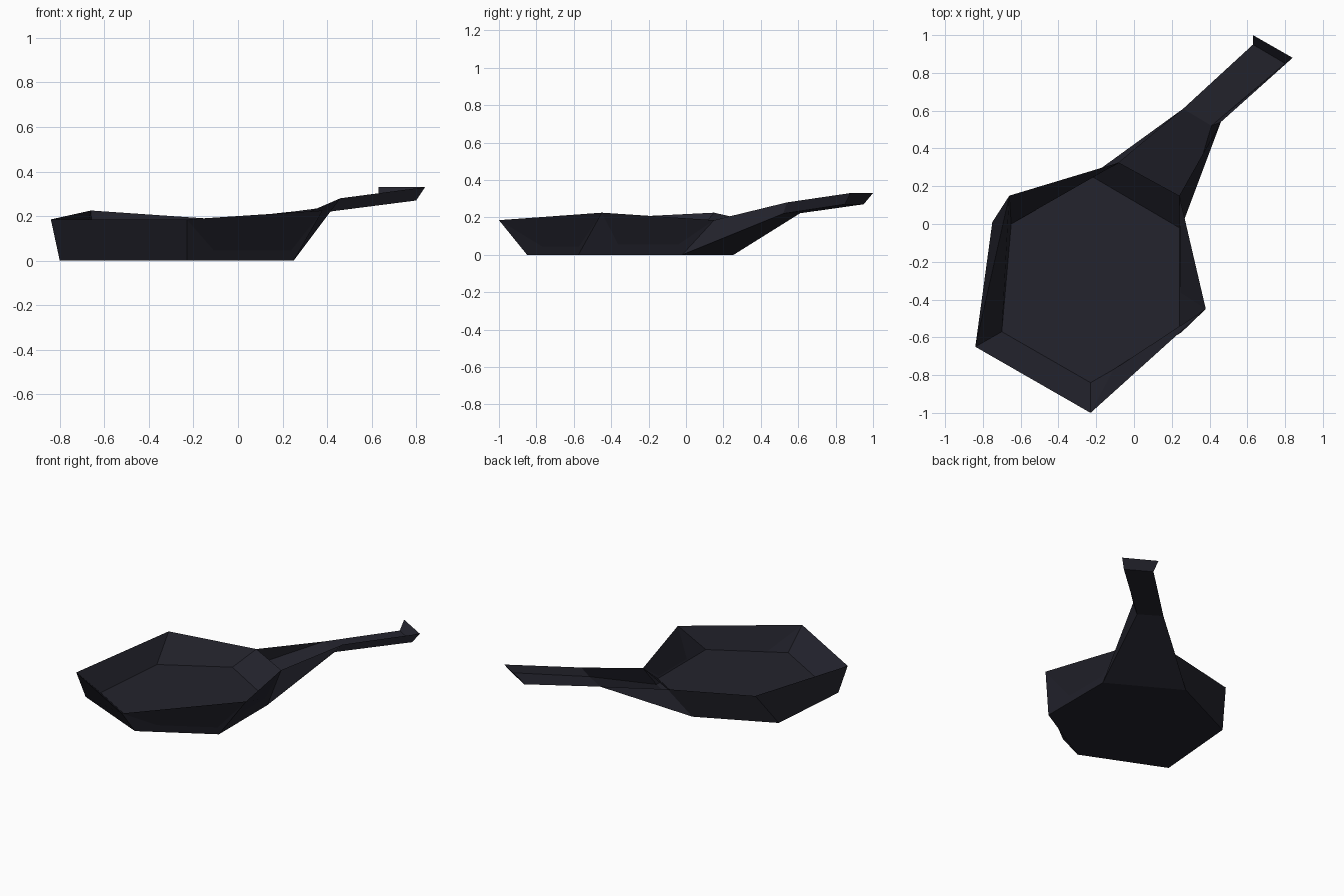
import bpy, bmesh
from mathutils import Vector

if "Cube" in bpy.data.objects:
    bpy.data.objects.remove(bpy.data.objects["Cube"])

mat = bpy.data.materials.new("dark iron")
mat.diffuse_color = (0.017, 0.017, 0.026, 1)
mat.use_nodes = True
mat.node_tree.nodes["Principled BSDF"].inputs["Base Color"].default_value = mat.diffuse_color


def build(name, faces):
    """Make a flat-shaded object from polygons given as lists of points."""
    bm = bmesh.new()
    cache = {}
    for f in faces:
        vs = []
        for p in f:
            if p not in cache:
                cache[p] = bm.verts.new(p)
            vs.append(cache[p])
        bm.faces.new(vs)
    me = bpy.data.meshes.new(name)
    bm.to_mesh(me)
    bm.free()
    me.materials.append(mat)
    ob = bpy.data.objects.new(name, me)
    bpy.context.collection.objects.link(ob)


# three hexagonal rings, counter-clockwise, starting at the handle's right side
base = [(.25, -.02, 0), (-.23, .255, 0), (-.75, .01, 0),
        (-.80, -.60, 0), (-.23, -.85, 0), (.25, -.575, 0)]
floor = [(.24, -.02, .045), (-.22, .25, .045), (-.65, 0, .045),
         (-.70, -.57, .045), (-.23, -.84, .045), (.24, -.57, .045)]
rim = [(.24, .15, .185), (-.08, .325, .185), (-.66, .15, .225),
       (-.84, -.65, .185), (-.23, -1.0, .185), (.38, -.45, .225)]

# pan: bottom, cooking floor, inner walls, outer walls (open behind the handle)
faces = [base[::-1], floor]
for i in range(6):
    j = (i + 1) % 6
    faces.append([floor[j], floor[i], rim[i], rim[j]])
    if i:
        faces.append([base[i], base[j], rim[j], rim[i]])
build("pan", faces)

# handle: open channel with a floor, a right wall and an end plate
mid_r, mid_l, mid_top = (.41, .52, .22), (.26, .61, .222), (.46, .54, .28)
tip_r, tip_l = (.80, .85, .27), (.63, .95, .27)
tip_rt, tip_lt = (.84, .88, .33), (.63, 1.0, .33)
build("handle", [
    [base[1], mid_l, mid_r, base[0]],
    [mid_l, tip_l, tip_r, mid_r],
    [base[0], mid_r, mid_top, rim[0]],
    [mid_r, tip_r, tip_rt, mid_top],
    [base[1], rim[1], mid_l],
    [tip_r, tip_l, tip_lt, tip_rt],
])
